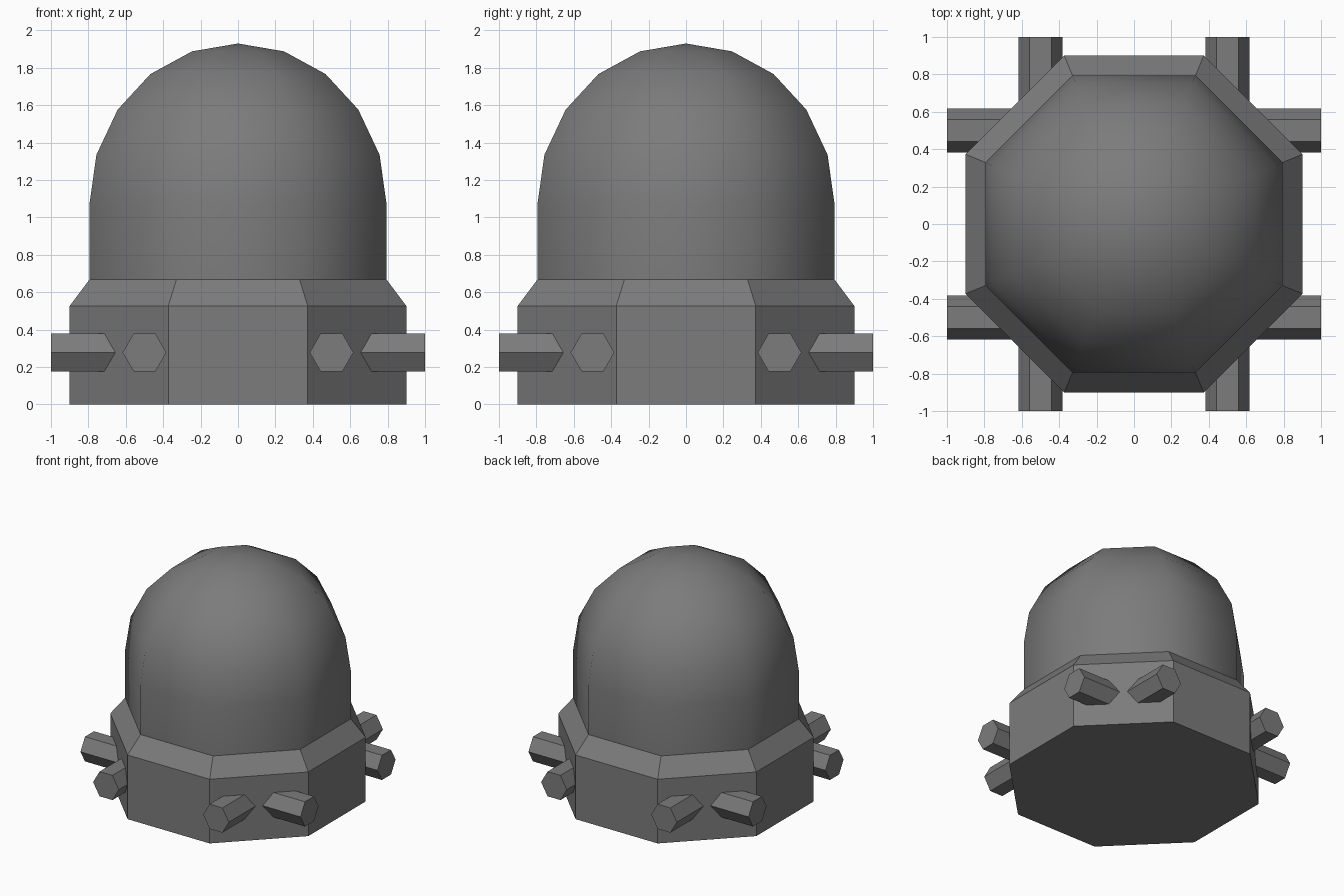
import bpy, bmesh
from math import cos, sin, pi

if "Cube" in bpy.data.objects:
    bpy.data.objects.remove(bpy.data.objects["Cube"])

# Dark grey finish for all parts
dark_grey = bpy.data.materials.new("dark_grey")
dark_grey.diffuse_color = (0.2, 0.2, 0.2, 1)
dark_grey.use_nodes = True
dark_grey.node_tree.nodes["Principled BSDF"].inputs["Base Color"].default_value = dark_grey.diffuse_color


def lathe(name, profile, sides, phase, smooth=False, cap_bottom=True, cap_top=False):
    """Turn (radius, z) points into a many-sided solid; radius 0 makes a tip."""
    bm = bmesh.new()
    rings = []
    for r, z in profile:
        if r == 0:
            rings.append([bm.verts.new((0, 0, z))] * sides)
        else:
            rings.append([bm.verts.new((r * cos(phase + 2 * pi * i / sides),
                                        r * sin(phase + 2 * pi * i / sides), z))
                          for i in range(sides)])
    for low, high in zip(rings, rings[1:]):
        for i in range(sides):
            j = (i + 1) % sides
            quad = [low[i], low[j], high[j], high[i]]
            bm.faces.new(list(dict.fromkeys(quad)))
    if cap_bottom:
        bm.faces.new(rings[0][::-1])
    if cap_top:
        bm.faces.new(rings[-1])
    for f in bm.faces:
        f.smooth = smooth
    mesh = bpy.data.meshes.new(name)
    bm.to_mesh(mesh)
    bm.free()
    mesh.materials.append(dark_grey)
    obj = bpy.data.objects.new(name, mesh)
    bpy.context.collection.objects.link(obj)
    return obj


def octagon(points):
    # convert flat-to-centre distances into corner radii
    return [(a / cos(pi / 8), z) for a, z in points]


# Octagonal base with sloped shoulder
lathe("base", octagon([(0.9, 0), (0.9, 0.527), (0.795, 0.667)]), 8, pi / 8)

# Smooth eight-sided dome
lathe("dome", octagon([(0.795, 0.667), (0.795, 1.065), (0.757, 1.335), (0.643, 1.577),
                       (0.468, 1.767), (0.246, 1.888), (0, 1.93)]),
      8, pi / 8, smooth=True, cap_bottom=False)

# Crossed hexagonal bars passing through the base
for s, side in ((-1, "a"), (1, "b")):
    bar = lathe("cross_bar_" + side, [(0.117, -1), (0.117, 1)], 6, pi / 2, cap_top=True)
    bar.rotation_euler = (0, pi / 2, 0)
    bar.location = (0, s * 0.5, 0.278)

    bar = lathe("long_bar_" + side, [(0.117, -1), (0.117, 1)], 6, 0, cap_top=True)
    bar.rotation_euler = (pi / 2, 0, 0)
    bar.location = (s * 0.5, 0, 0.278)
